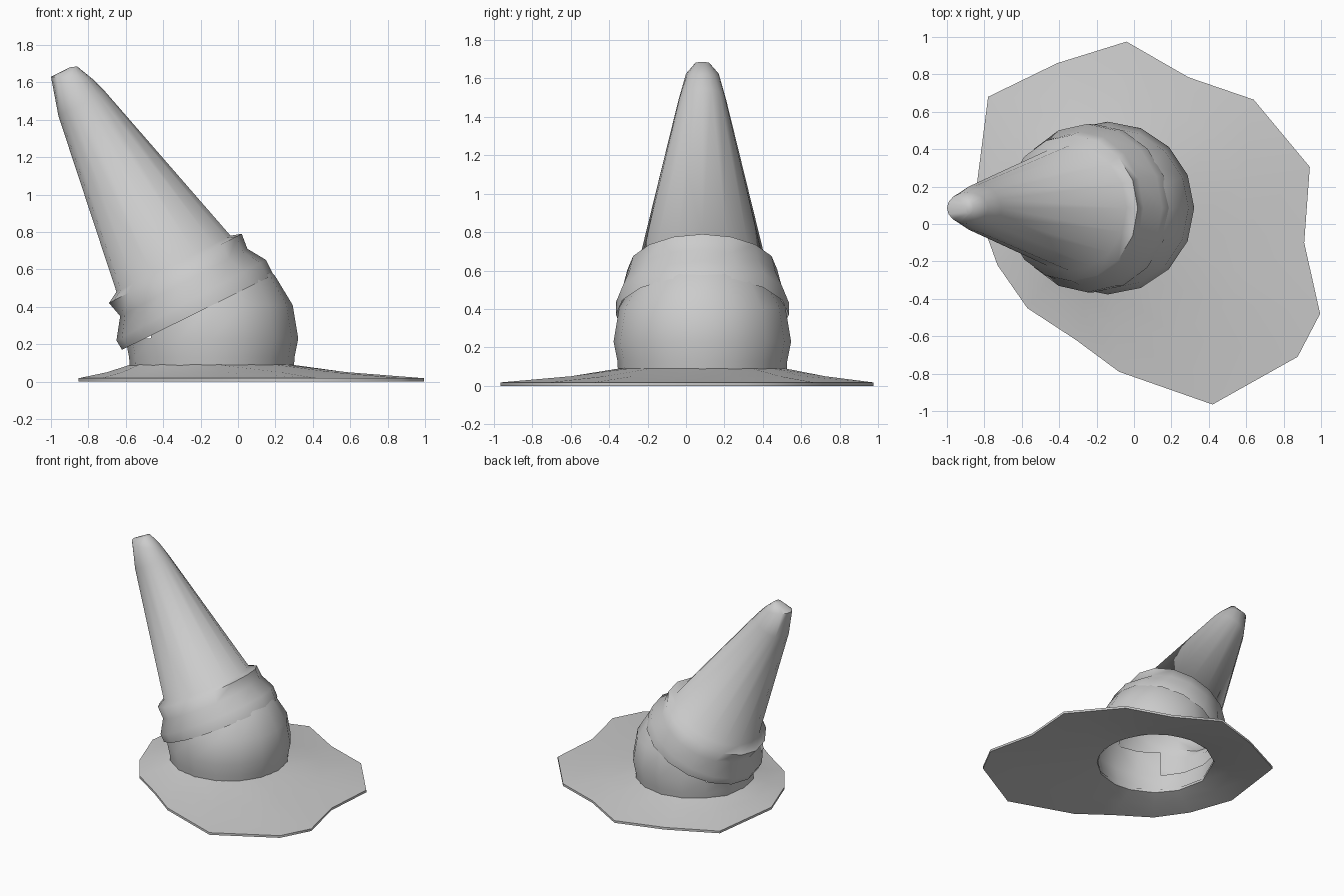
import bpy, bmesh, math
from mathutils import Vector

if "Cube" in bpy.data.objects:
    bpy.data.objects.remove(bpy.data.objects["Cube"])

CX, CY, SIDES = -0.14, 0.085, 16


def loft(name, rings, closed=False, cap=False, angle=50):
    """Skin equal-length rings of points into one object."""
    bm = bmesh.new()
    loops = [[bm.verts.new(p) for p in ring] for ring in rings]
    pairs = list(zip(loops, loops[1:]))
    if closed:
        pairs.append((loops[-1], loops[0]))
    for a, b in pairs:
        for i in range(len(a)):
            j = (i + 1) % len(a)
            bm.faces.new((a[i], a[j], b[j], b[i]))
    if cap:
        bm.faces.new(loops[-1])
    bmesh.ops.recalc_face_normals(bm, faces=bm.faces[:])
    mesh = bpy.data.meshes.new(name)
    bm.to_mesh(mesh)
    bm.free()
    obj = bpy.data.objects.new(name, mesh)
    bpy.context.collection.objects.link(obj)
    bpy.ops.object.select_all(action='DESELECT')
    obj.select_set(True)
    bpy.context.view_layer.objects.active = obj
    bpy.ops.object.shade_smooth_by_angle(angle=math.radians(angle))
    return obj


def tilted_ring(lx, lz, rx, rz, half_width):
    """Ellipse spanning a left and a right profile point."""
    mid = Vector(((lx + rx) / 2, CY, (lz + rz) / 2))
    half = Vector(((rx - lx) / 2, 0, (rz - lz) / 2))
    return [mid + half * math.cos(t) + Vector((0, half_width * math.sin(t), 0))
            for t in (2 * math.pi * i / SIDES for i in range(SIDES))]


# Brim: ragged outline, gently rising to the crown, thin underside
outline = [(-0.04, 0.975), (-0.41, 0.86), (-0.78, 0.68), (-0.852, 0.12),
           (-0.73, -0.22), (-0.57, -0.45), (-0.31, -0.62), (-0.08, -0.79),
           (0.42, -0.965), (0.875, -0.71), (0.995, -0.48), (0.91, -0.10),
           (0.94, 0.305), (0.64, 0.665), (0.29, 0.785)]


def brim_ring(f, z):
    ring = []
    for x, y in outline:
        out = Vector((x - CX, y - CY, 0))
        inner = out.normalized() * 0.437
        p = inner.lerp(out, f)
        ring.append((CX + p.x, CY + p.y, z))
    return ring


loft("brim", [brim_ring(0, 0.09), brim_ring(0.45, 0.05), brim_ring(1, 0.018),
              brim_ring(1, 0.0), brim_ring(0.45, 0.032), brim_ring(0, 0.07)],
     closed=True)

# Crown: rounded, open inside the cone
crown = loft("crown", [tilted_ring(CX - r, z, CX + r, z, r) for z, r in
                       ((0.07, 0.435), (0.09, 0.44), (0.13, 0.442), (0.23, 0.462),
                        (0.41, 0.432), (0.57, 0.335), (0.65, 0.24))])
bm = bmesh.new()
bm.from_mesh(crown.data)
hidden = [f for f in bm.faces
          if f.calc_center_median().z > 0.46 + 0.49 * (f.calc_center_median().x + 0.215)]
bmesh.ops.delete(bm, geom=hidden, context='FACES')
bm.to_mesh(crown.data)
bm.free()

# Leaning cone with two folds at its base
loft("leaning_cone", [tilted_ring(*r) for r in (
    (-0.62, 0.17, 0.19, 0.57, 0.45),
    (-0.65, 0.22, 0.15, 0.65, 0.45),
    (-0.63, 0.35, 0.05, 0.71, 0.41),
    (-0.69, 0.42, 0.02, 0.79, 0.39),
    (-0.65, 0.48, -0.04, 0.78, 0.335),
    (-0.96, 1.42, -0.71, 1.55, 0.125),
    (-1.0, 1.63, -0.78, 1.62, 0.085),
    (-0.90, 1.68, -0.86, 1.685, 0.035))], cap=True, angle=60)
